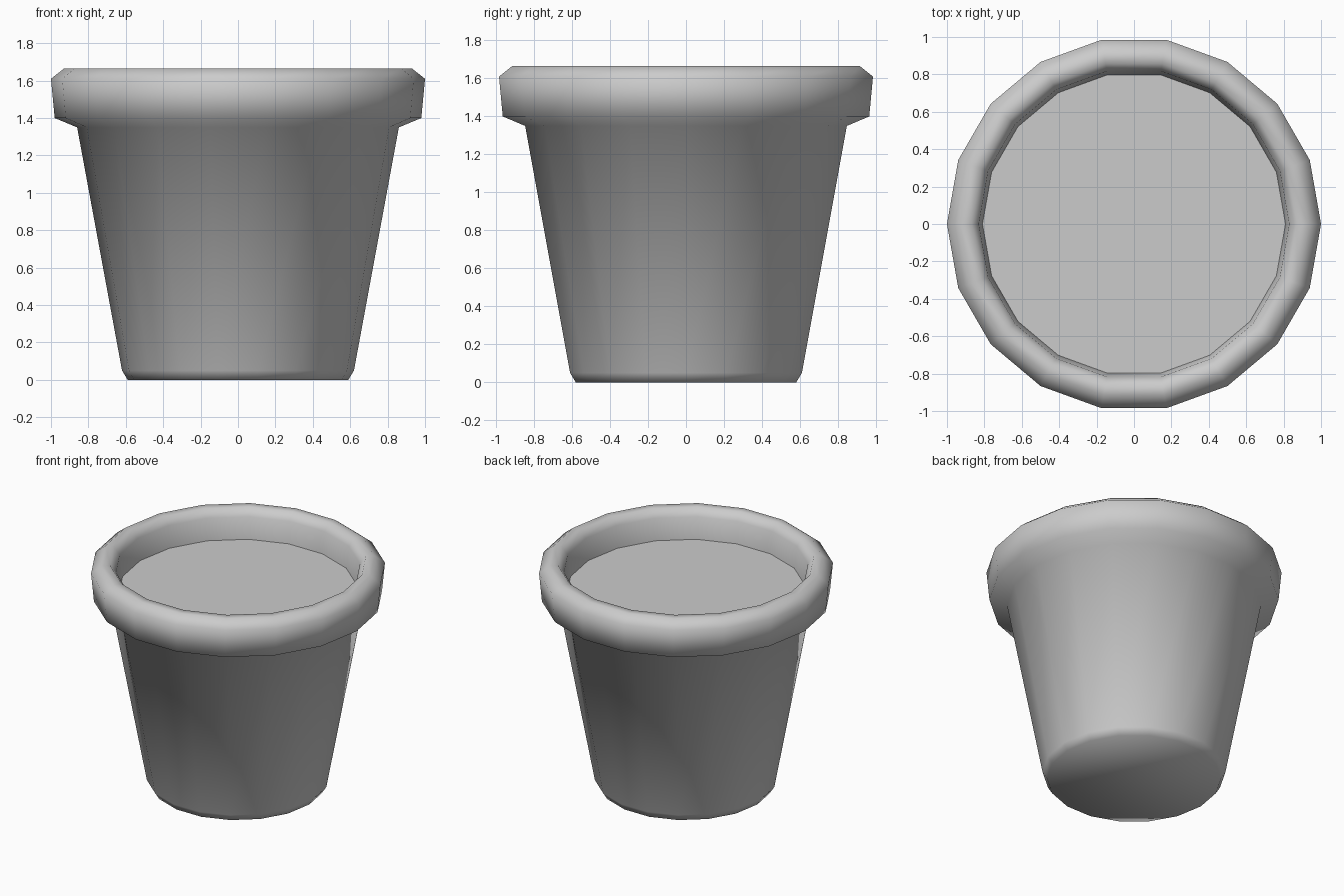
import bpy
import bmesh
from math import cos, sin, tau

SIDES = 18

cube = bpy.data.objects.get("Cube")
if cube:
    bpy.data.objects.remove(cube, do_unlink=True)

grey = bpy.data.materials.new("light grey")
grey.use_nodes = True
grey.diffuse_color = (0.6, 0.6, 0.6, 1)
grey.node_tree.nodes["Principled BSDF"].inputs["Base Color"].default_value = grey.diffuse_color


def lathe(name, profile, cap_first):
    """Spin (radius, height) points around z; optionally cap the first ring."""
    bm = bmesh.new()
    rings = [[bm.verts.new((r * cos(tau * i / SIDES), r * sin(tau * i / SIDES), z))
              for i in range(SIDES)] for r, z in profile]
    for low, high in zip(rings, rings[1:]):
        for i in range(SIDES):
            j = (i + 1) % SIDES
            bm.faces.new((low[i], low[j], high[j], high[i]))
    if cap_first:
        bm.faces.new(rings[0][::-1])
    for face in bm.faces:
        face.smooth = True
    mesh = bpy.data.meshes.new(name)
    bm.to_mesh(mesh)
    bm.free()
    mesh.materials.append(grey)
    obj = bpy.data.objects.new(name, mesh)
    bpy.context.collection.objects.link(obj)
    return obj


# Pot: base, tapered wall, overhanging rim and inner lip
lathe("pot", [(0.59, 0), (0.62, 0.05), (0.86, 1.35), (0.98, 1.40), (1.0, 1.61),
              (0.93, 1.665), (0.87, 1.665), (0.83, 1.61), (0.81, 1.45)], True)

# Flat soil surface inside the rim
bpy.ops.mesh.primitive_circle_add(vertices=SIDES, radius=0.81, fill_type='NGON',
                                  location=(0, 0, 1.45), rotation=(0, 0, tau / 4))
soil = bpy.context.object
soil.name = "soil"
soil.data.materials.append(grey)
